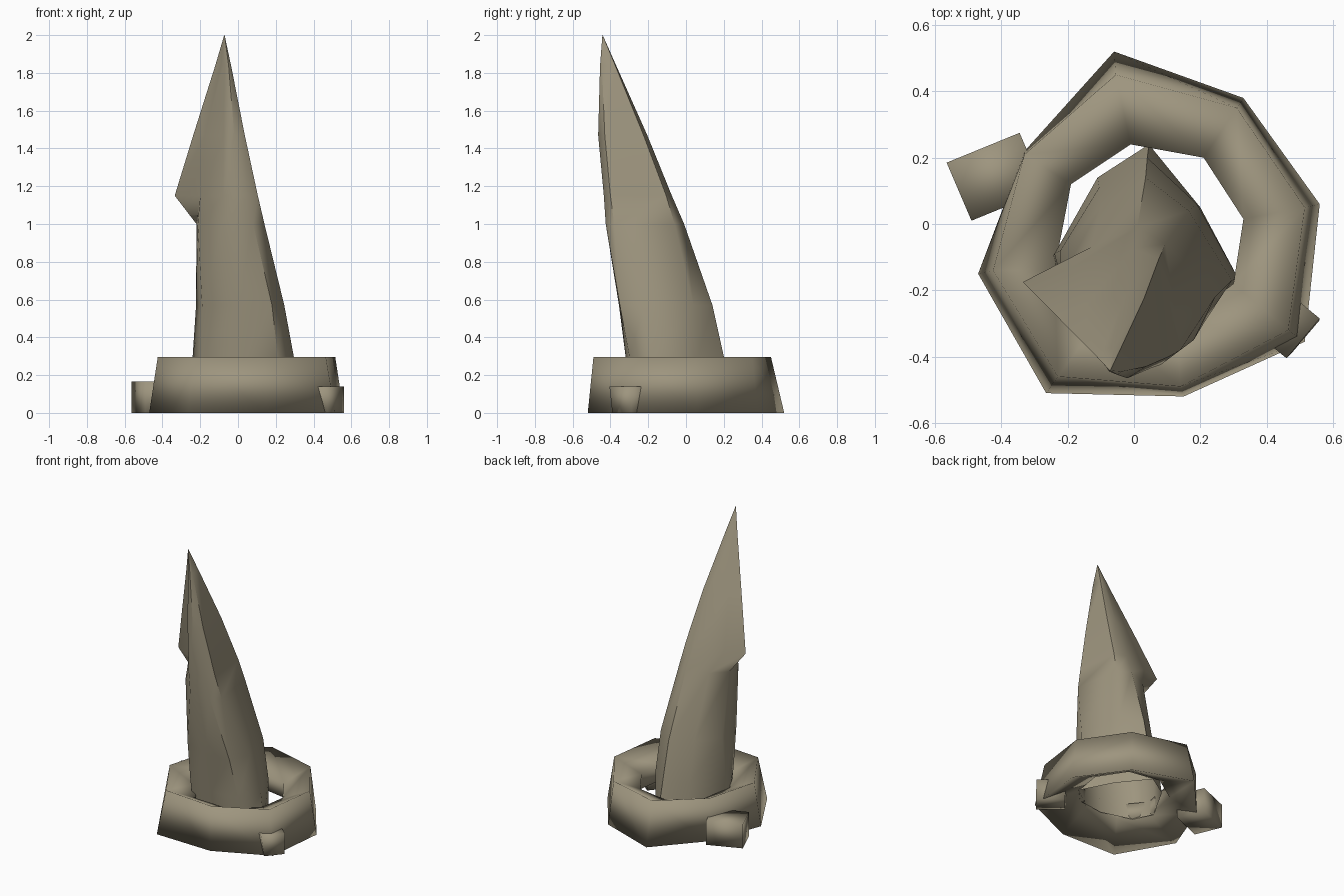
import bpy, bmesh, math

if "Cube" in bpy.data.objects:
    bpy.data.objects.remove(bpy.data.objects["Cube"])

mat = bpy.data.materials.new("khaki_stone")
mat.diffuse_color = (0.34, 0.30, 0.21, 1)
mat.use_nodes = True
mat.node_tree.nodes["Principled BSDF"].inputs["Base Color"].default_value = mat.diffuse_color


def loft(name, rings, closed=False, angle=180, floor=True):
    """Skin a stack of equal-length point rings; cap the ends unless closed."""
    bm = bmesh.new()
    vs = [[bm.verts.new(p) for p in r] for r in rings]
    n, m = len(rings[0]), len(rings)
    for i in range(m if closed else m - 1):
        a, b = vs[i], vs[(i + 1) % m]
        for j in range(n):
            k = (j + 1) % n
            bm.faces.new((a[j], b[j], b[k], a[k]))
    if not closed:
        bm.faces.new(vs[-1][::-1])
        if floor:
            bm.faces.new(vs[0])
    bmesh.ops.recalc_face_normals(bm, faces=bm.faces)
    me = bpy.data.meshes.new(name)
    bm.to_mesh(me)
    bm.free()
    me.materials.append(mat)
    ob = bpy.data.objects.new(name, me)
    bpy.context.collection.objects.link(ob)
    bpy.ops.object.select_all(action='DESELECT')
    ob.select_set(True)
    bpy.context.view_layer.objects.active = ob
    bpy.ops.object.shade_smooth_by_angle(angle=math.radians(angle))
    return ob


# Irregular eight-sided collar with a wedge section: foot, rim, hole edge
foot = [(-.06, .52), (.33, .38), (.56, .06), (.515, -.355),
        (.15, -.52), (-.265, -.51), (-.47, -.15), (-.33, .22)]
rim = [(-.055, .45), (.31, .35), (.515, .05), (.465, -.32),
       (.14, -.49), (-.23, -.46), (-.425, -.14), (-.33, .21)]
hole = [(-.01, .24), (.21, .20), (.33, .015), (.30, -.18),
        (.13, -.31), (-.11, -.30), (-.24, -.14), (-.19, .12)]
loft("stone_collar", [[(x, y, z) for x, y in r] for r, z in
                      ((foot, 0), (rim, .295), (hole, .21), (hole, .11))], closed=True)

# Leaning spike; the third point of each ring flares into the sharp left fin
# Order: back, back left, left, front left, front, front right, right, back right
spike = {
    .10: [(.045, .24), (-.11, .14), (-.245, -.10), (-.18, -.23),
          (.03, -.29), (.22, -.265), (.315, -.165), (.20, .05)],
    .30: [(.04, .20), (-.105, .11), (-.24, -.09), (-.19, -.25),
          (.02, -.32), (.21, -.30), (.295, -.17), (.19, .06)],
    .57: [(.035, .14), (-.10, .05), (-.222, -.08), (-.19, -.28),
          (0, -.355), (.18, -.35), (.245, -.22), (.165, .04)],
    1.0: [(.01, -.01), (-.13, -.07), (-.22, -.16), (-.213, -.27),
          (-.08, -.41), (.08, -.425), (.14, -.38), (.095, -.06)],
    1.15: [(-.005, -.075), (-.20, -.14), (-.335, -.175), (-.20, -.25),
           (-.08, -.425), (.05, -.435), (.105, -.40), (.075, -.105)],
    1.47: [(-.02, -.205), (-.15, -.25), (-.237, -.274), (-.175, -.29),
           (-.075, -.445), (-.02, -.465), (.036, -.43), (.03, -.225)],
    1.84: [(-.06, -.37), (-.095, -.38), (-.12, -.392), (-.09, -.402),
           (-.075, -.44), (-.05, -.455), (-.037, -.445), (-.04, -.375)],
}
rings = [[(x, y, z) for x, y in r] for z, r in spike.items()]
rings.append([(-.072 + .001 * math.sin(-j * math.pi / 4),
               -.442 + .001 * math.cos(j * math.pi / 4), 2.0) for j in range(8)])
loft("spike", rings, angle=55, floor=False)

# Loose blocks: one leaning on the collar, one pushed in under it
left = [(-.565, .185), (-.345, .275), (-.27, .10), (-.49, .01)]
loft("left_block", [[(x, y, z) for x, y in left] for z in (0, .165)], angle=100)
right_top = [(.56, -.285), (.46, -.405), (.315, -.285), (.415, -.165)]
right_foot = [(.56, -.29), (.475, -.39), (.335, -.275), (.42, -.175)]
loft("right_block", [[(x, y, z) for x, y in r]
                     for r, z in ((right_foot, 0), (right_top, .14))], angle=100)
